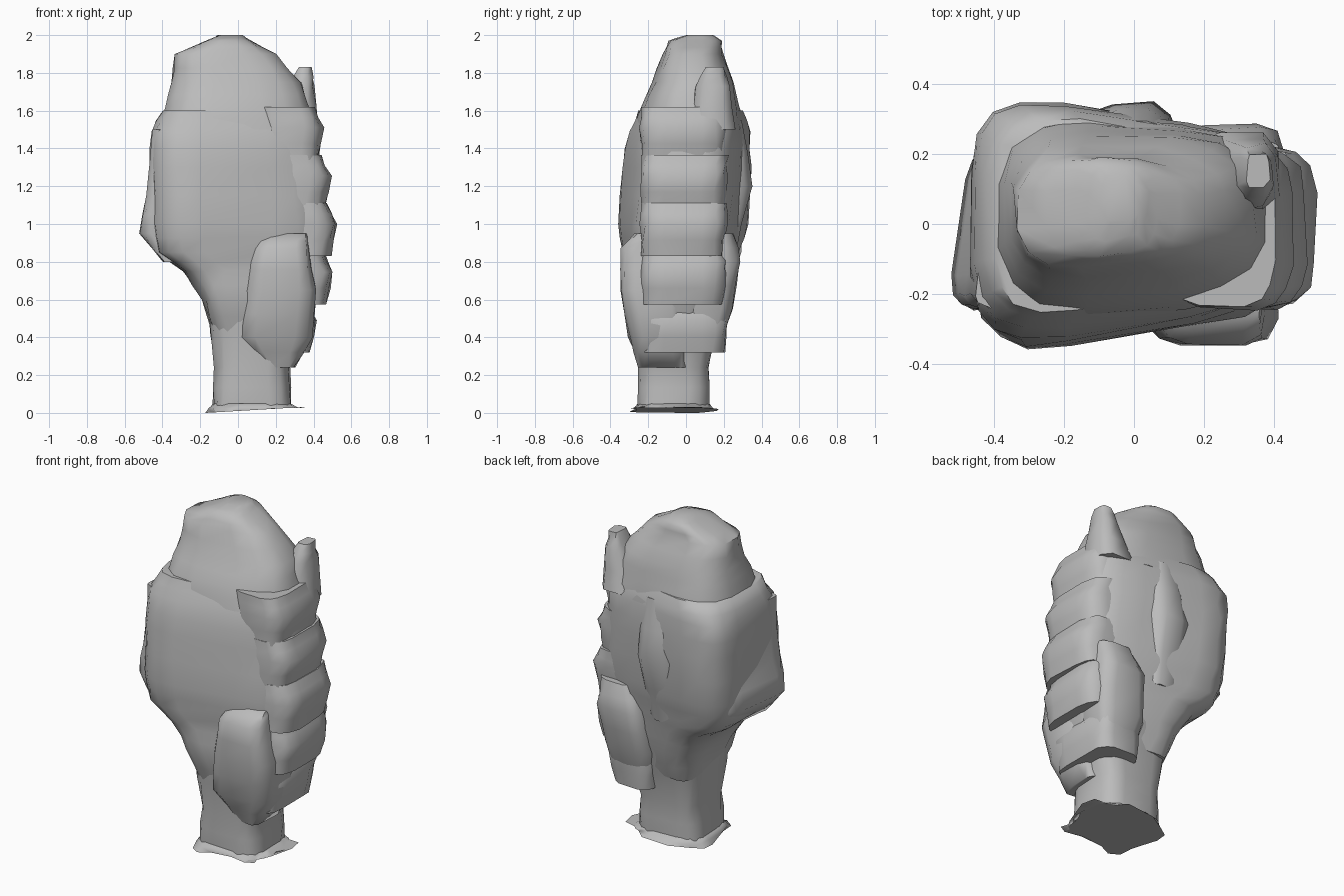
import bpy, bmesh, math, random

random.seed(4)
if "Cube" in bpy.data.objects:
    bpy.data.objects.remove(bpy.data.objects["Cube"], do_unlink=True)

grey = bpy.data.materials.new("stone grey")
grey.use_nodes = True
grey.diffuse_color = (0.5, 0.5, 0.5, 1)
shader = next(node for node in grey.node_tree.nodes if node.type == "BSDF_PRINCIPLED")
shader.inputs["Base Color"].default_value = grey.diffuse_color


def power(value, squareness):
    return math.copysign(abs(value) ** (2 / squareness), value)


def subdivide(sections):
    """Add a section halfway between each pair of neighbours."""
    result = [sections[0]]
    for below, above in zip(sections, sections[1:]):
        middle = [(a + b) / 2 for a, b in zip(below, above)]
        result += [middle, above]
    return result


def skin(name, sections, sides=16, squareness=4, taper=0, rough=0.008):
    """Skin rounded boxes given as height, right, left, front and back."""
    bm = bmesh.new()
    rings = []
    widest = power(math.cos(math.pi / sides), squareness)
    for height, right, left, front, back in subdivide(sections):
        ring = []
        for i in range(sides):
            angle = math.tau * (i + 0.5) / sides
            u = power(math.cos(angle), squareness) / widest
            v = power(math.sin(angle), squareness) / widest
            # The plan gets thinner towards the left side
            v *= 1 - taper * max(0, u + 0.8)
            x = (right + left + u * (left - right)) / 2
            y = (front + back + v * (back - front)) / 2
            x += random.uniform(-rough, rough)
            y += random.uniform(-rough, rough)
            ring.append(bm.verts.new((x, y, height)))
        rings.append(ring)
    for lower, upper in zip(rings, rings[1:]):
        for i in range(sides):
            j = (i + 1) % sides
            bm.faces.new((lower[i], lower[j], upper[j], upper[i]))
    bm.faces.new(rings[0])
    bm.faces.new(rings[-1])
    bmesh.ops.recalc_face_normals(bm, faces=bm.faces)
    mesh = bpy.data.meshes.new(name)
    bm.to_mesh(mesh)
    bm.free()
    part = bpy.data.objects.new(name, mesh)
    bpy.context.collection.objects.link(part)
    mesh.materials.append(grey)
    bpy.ops.object.select_all(action="DESELECT")
    part.select_set(True)
    bpy.context.view_layer.objects.active = part
    bpy.ops.object.shade_smooth_by_angle(angle=math.radians(60))
    return part


# Narrow stem
skin("stem", [
    (0.03, -0.13, 0.28, -0.25, 0.12),
    (0.24, -0.12, 0.27, -0.25, 0.12),
    (0.6, -0.16, 0.4, -0.28, 0.2),
])

# Thin flared foot, notched between the toes and rising to the left
foot = skin("foot", [
    (0, -0.18, 0.36, -0.31, 0.17),
    (0.05, -0.13, 0.28, -0.25, 0.12),
], sides=20, squareness=3)
for i, vertex in enumerate(foot.data.vertices):
    if i < 20:
        if i % 4 > 1:
            vertex.co.x *= 0.8
            vertex.co.y *= 0.85
        vertex.co.z += 0.06 * (vertex.co.x + 0.17)

# Broad body that slopes in and down to the stem
skin("body", [
    (0.42, -0.13, 0.36, -0.27, 0.18),
    (0.6, -0.19, 0.42, -0.33, 0.24),
    (0.75, -0.29, 0.44, -0.34, 0.28),
    (0.85, -0.43, 0.45, -0.36, 0.31),
    (1, -0.46, 0.46, -0.38, 0.35),
    (1.3, -0.47, 0.44, -0.36, 0.37),
    (1.49, -0.46, 0.42, -0.33, 0.37),
    (1.6, -0.4, 0.4, -0.27, 0.32),
], sides=20, taper=0.2)

# Domed head with a steep back
skin("head", [
    (1.5, -0.41, 0.41, -0.28, 0.32),
    (1.62, -0.38, 0.37, -0.25, 0.3),
    (1.75, -0.35, 0.33, -0.19, 0.27),
    (1.9, -0.33, 0.2, -0.13, 0.2),
    (1.97, -0.17, 0.07, -0.1, 0.2),
    (2, -0.1, 0.02, 0, 0.14),
], squareness=3, taper=0.1)

# Flank panel that peaks low on the right side and turns towards the front
flank = skin("right_flank", [
    (height, edge, -0.2, -0.24, 0.22)
    for height, edge in ((0.8, -0.4), (0.95, -0.53), (1.15, -0.49), (1.5, -0.46))
], squareness=6)
for vertex in flank.data.vertices:
    vertex.co.x += 0.15 * (vertex.co.y + 0.2)

# Overlapping slabs down the left side
for i, reach in enumerate((0.4, 0.49, 0.51, 0.48, 0.44)):
    bottom = 0.32 + 0.255 * i
    skin(f"left_slab_{i + 1}", [
        (bottom, 0.1, reach - 0.02, -0.24, 0.2),
        (bottom + 0.17, 0.1, reach + 0.01, -0.24, 0.22),
        (bottom + 0.28, 0.1, reach - 0.04, -0.23, 0.22),
    ])

# Thick leaf folds on the front and back of the stem
skin("front_leaf", [
    (0.24, 0.15, 0.3, -0.25, 0),
    (0.4, 0, 0.39, -0.3, 0),
    (0.65, 0.04, 0.41, -0.35, 0),
    (0.87, 0.08, 0.38, -0.35, 0),
    (0.95, 0.12, 0.37, -0.27, 0),
], sides=12)
skin("back_leaf", [
    (0.32, 0.15, 0.35, 0, 0.17),
    (0.55, 0.1, 0.41, 0, 0.24),
    (0.8, 0.13, 0.43, 0, 0.29),
    (0.95, 0.2, 0.42, 0, 0.25),
], sides=12)

# Low swelling along the middle of the back
skin("back_ridge", [
    (0.8, -0.12, 0.08, 0, 0.25),
    (1.2, -0.14, 0.13, 0, 0.35),
    (1.55, -0.1, 0.1, 0, 0.3),
], sides=12, squareness=3)

# Pointed ear at the upper left
skin("left_ear", [
    (1.5, 0.18, 0.42, 0.01, 0.26),
    (1.73, 0.28, 0.4, 0.06, 0.23),
    (1.83, 0.32, 0.39, 0.1, 0.2),
], sides=8, squareness=3)
